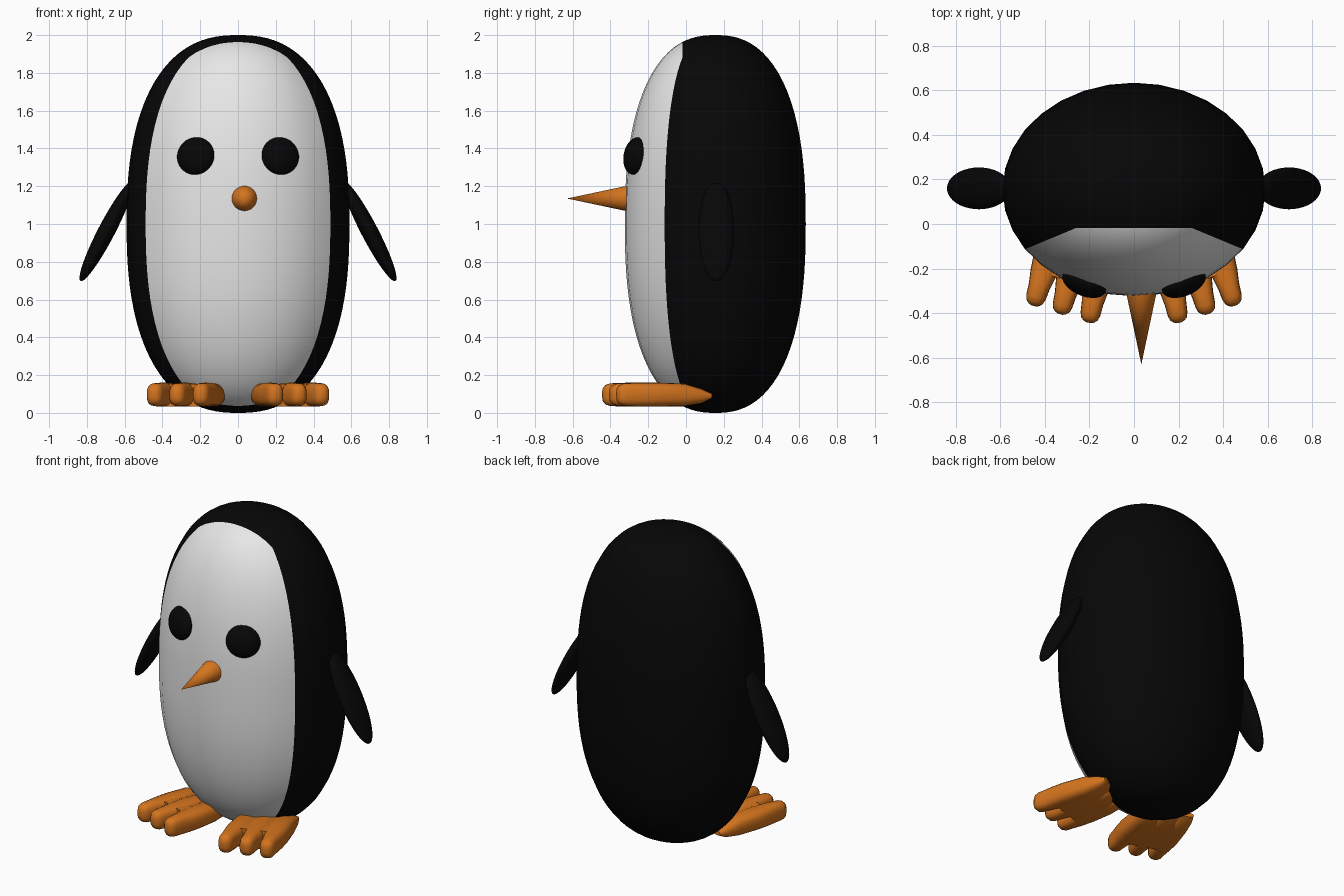
import bpy, bmesh, math
from mathutils import Vector, Matrix

if "Cube" in bpy.data.objects:
    bpy.data.objects.remove(bpy.data.objects["Cube"])


def material(name, rgb):
    m = bpy.data.materials.new(name)
    m.diffuse_color = (*rgb, 1)
    m.use_nodes = True
    m.node_tree.nodes["Principled BSDF"].inputs["Base Color"].default_value = m.diffuse_color
    return m


BLACK = material("black", (0.002, 0.002, 0.0021))
WHITE = material("white", (0.8, 0.8, 0.8))
ORANGE = material("orange", (0.66, 0.175, 0.013))


def finish(bm, name, mats):
    me = bpy.data.meshes.new(name)
    bmesh.ops.recalc_face_normals(bm, faces=bm.faces)
    bm.to_mesh(me)
    bm.free()
    for m in mats:
        me.materials.append(m)
    ob = bpy.data.objects.new(name, me)
    bpy.context.collection.objects.link(ob)
    bpy.context.view_layer.objects.active = ob
    ob.select_set(True)
    bpy.ops.object.shade_smooth_by_angle(angle=math.radians(50))
    ob.select_set(False)
    return ob


def ellipsoid(name, center, radii, rotation, mat):
    bm = bmesh.new()
    bmesh.ops.create_uvsphere(bm, u_segments=32, v_segments=20, radius=1)
    mtx = Matrix.Translation(center) @ rotation.to_4x4() @ Matrix.Diagonal((*radii, 1))
    bmesh.ops.transform(bm, matrix=mtx, verts=bm.verts)
    return finish(bm, name, [mat])


# Body: egg with slightly squared ends, cut along the edge of the white front
AXIS_Y, RX, RY, POWER = 0.155, 0.59, 0.479, 2.42
APEX_Y, SLOPE, CUT_Y = 0.09, 0.415, -0.018
bm = bmesh.new()
bmesh.ops.create_uvsphere(bm, u_segments=32, v_segments=48, radius=1)
for v in bm.verts:
    flat = math.hypot(v.co.x, v.co.y)
    k = (flat ** POWER + abs(v.co.z) ** POWER) ** (-1 / POWER)
    v.co = Vector((v.co.x * k * RX, AXIS_Y + v.co.y * k * RY, 1 + v.co.z * k))
cuts = [((0, CUT_Y, 0), (0, 1, 0))]
cuts += [((0, APEX_Y, 0), (s * SLOPE, 1, 0)) for s in (-1, 1)]
for co, no in cuts:
    bmesh.ops.bisect_plane(bm, geom=bm.verts[:] + bm.edges[:] + bm.faces[:],
                           plane_co=co, plane_no=no, dist=1e-5)
for f in bm.faces:
    c = f.calc_center_median()
    f.material_index = int(c.y < APEX_Y - SLOPE * abs(c.x) and c.y < CUT_Y)
finish(bm, "body", [BLACK, WHITE])

# Beak: slender cone pointing forward
bm = bmesh.new()
bmesh.ops.create_cone(bm, cap_ends=True, segments=32, radius1=0.074, radius2=0, depth=0.35)
bmesh.ops.transform(bm, verts=bm.verts, matrix=Matrix.Translation((0.033, -0.455, 1.135))
                    @ Matrix.Rotation(math.radians(90), 4, 'X'))
finish(bm, "beak", [ORANGE])


# Foot: three lofted toes joined by a flat web
# station: fraction of length, half width, bottom z, top z
STATIONS = [(0.0, 0.045, 0.075, 0.105), (0.1, 0.056, 0.05, 0.128), (0.28, 0.064, 0.035, 0.155),
            (0.55, 0.067, 0.033, 0.16), (0.7, 0.06, 0.033, 0.16), (0.82, 0.049, 0.034, 0.159),
            (0.92, 0.045, 0.037, 0.156), (0.965, 0.038, 0.045, 0.148),
            (0.99, 0.024, 0.06, 0.133), (1.0, 0.01, 0.08, 0.113)]
TOES = [((0.11, 0.045), (0.203, -0.443)), ((0.2, 0.09), (0.331, -0.405)),
        ((0.3, 0.125), (0.452, -0.367))]
RING = 20


def foot(name, s):
    bm = bmesh.new()
    web = []
    for heel, tip in TOES:
        a, b = Vector((*heel, 0)), Vector((*tip, 0))
        side = (b - a).normalized().cross(Vector((0, 0, 1)))
        rings = []
        for n, (t, w, z0, z1) in enumerate(STATIONS):
            ring = []
            for i in range(RING):
                ang = 2 * math.pi * i / RING
                cx, cz = (math.copysign(abs(q) ** 0.75, q) for q in (math.cos(ang), math.sin(ang)))
                p = a.lerp(b, t) + side * (w * cx)
                p.z = (z0 + z1) / 2 + cz * (z1 - z0) / 2
                p.x *= s
                ring.append(bm.verts.new(p))
            rings.append(ring)
            if n in (0, 2, 4):
                c = a.lerp(b, t)
                web += [Vector((c.x * s, c.y, z)) for z in (z0, z1 - 0.008)]
        for r0, r1 in zip(rings, rings[1:]):
            for i in range(RING):
                j = (i + 1) % RING
                bm.faces.new((r0[i], r0[j], r1[j], r1[i]))
        bm.faces.new(rings[0])
        bm.faces.new(rings[-1])
    bmesh.ops.convex_hull(bm, input=[bm.verts.new(p) for p in web])
    finish(bm, name, [ORANGE])


for s, label in ((-1, "left"), (1, "right")):
    # Flipper: flat ellipsoid hanging outward
    ellipsoid(label + "_flipper", (s * 0.696, 0.16, 0.962), (0.045, 0.094, 0.298),
              Matrix.Rotation(math.radians(-27.5 * s), 3, 'Y'), BLACK)
    # Eye: flattened ball lying on the face
    rot = Matrix.Rotation(math.radians(23 * s), 3, 'Z') @ Matrix.Rotation(math.radians(-10), 3, 'X')
    ellipsoid(label + "_eye", (s * 0.224, -0.266, 1.36), (0.104, 0.055, 0.1), rot, BLACK)
    foot(label + "_foot", s)
